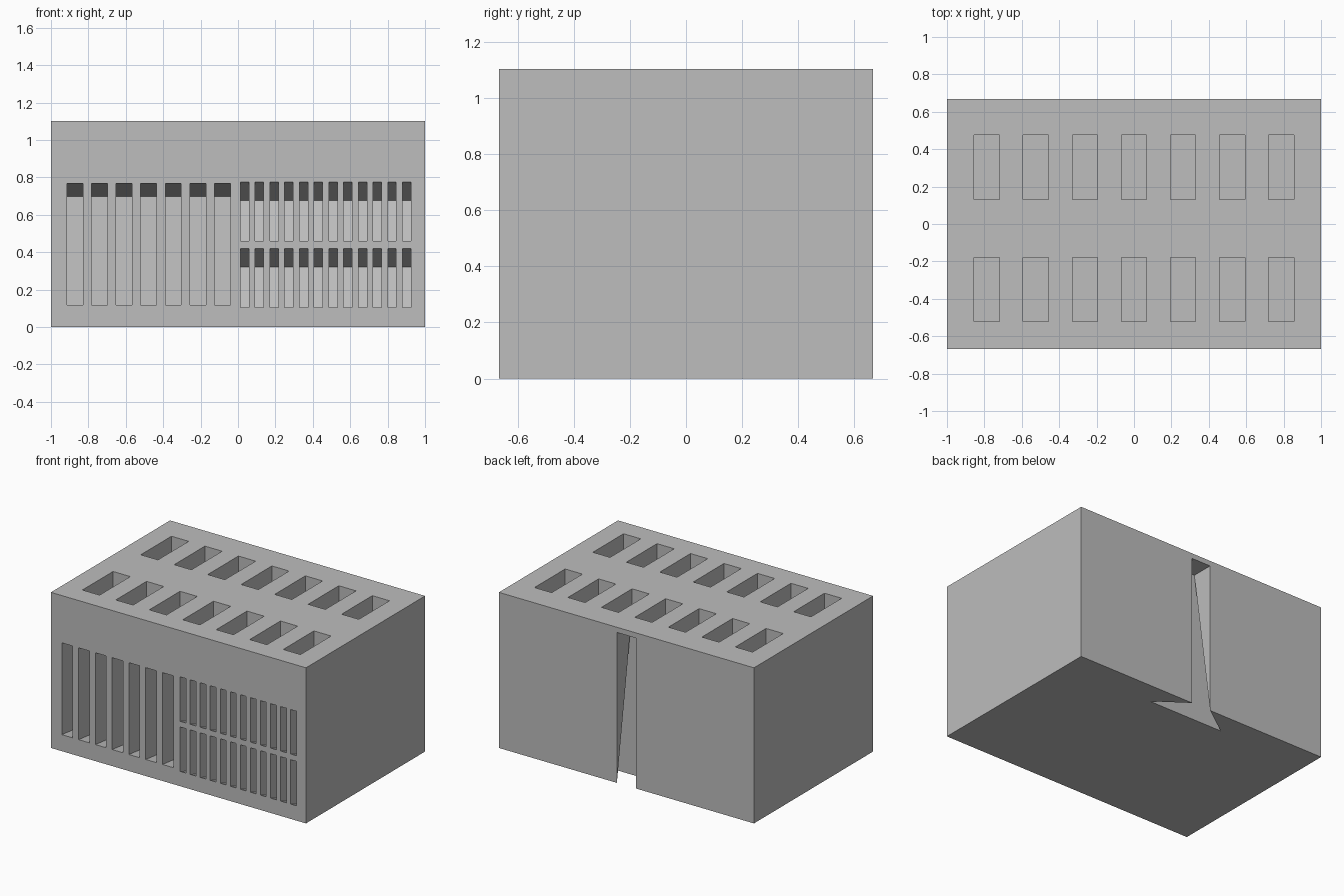
import bpy
import bmesh
from math import radians, sin, cos

if "Cube" in bpy.data.objects:
    bpy.data.objects.remove(bpy.data.objects["Cube"], do_unlink=True)

W, D, H = 2.0, 1.334, 1.103
FRONT, BACK = -D / 2, D / 2

grey = bpy.data.materials.new("plain grey")
grey.use_nodes = True
grey.diffuse_color = (0.51, 0.51, 0.51, 1)
grey.node_tree.nodes["Principled BSDF"].inputs["Base Color"].default_value = grey.diffuse_color


def make_object(name, bm):
    bmesh.ops.recalc_face_normals(bm, faces=bm.faces)
    mesh = bpy.data.meshes.new(name)
    bm.to_mesh(mesh)
    bm.free()
    mesh.materials.append(grey)
    obj = bpy.data.objects.new(name, mesh)
    bpy.context.collection.objects.link(obj)
    return obj


def prism(bm, profile, x0, x1):
    """Extrude a (y, z) profile from x0 to x1."""
    a = [bm.verts.new((x0, y, z)) for y, z in profile]
    b = [bm.verts.new((x1, y, z)) for y, z in profile]
    bm.faces.new(a)
    bm.faces.new(b)
    for i in range(len(a)):
        j = (i + 1) % len(a)
        bm.faces.new((a[i], a[j], b[j], b[i]))


def front_slot(bm, x, width, z0, z1, depth, tilt):
    """Slot sloping down into the block, its end square to the slope."""
    c, s = cos(radians(tilt)), sin(radians(tilt))
    floor = depth - (z1 - z0) * s
    out = 0.06

    def at(z, d):
        return (FRONT + d * c, z - d * s)

    prism(bm, [at(z0, -out), at(z0, floor), at(z1, depth), at(z1, -out)], x, x + width)


cut = bmesh.new()

# Large front slots
for i in range(7):
    front_slot(cut, -0.915 + i * 0.1316, 0.085, 0.117, 0.768, 0.62, 6.5)

# Two rows of small front slots
for z in (0.105, 0.46):
    for i in range(12):
        front_slot(cut, 0.013 + i * 0.0788, 0.045, z, z + 0.315, 0.29, 20)

# Two rows of straight slots in the top
for y0 in (-0.522, 0.132):
    y1 = y0 + 0.344
    for i in range(7):
        x = (i - 3) * 0.2625
        prism(cut, [(y0, H - 0.3), (y1, H - 0.3), (y1, H + 0.1), (y0, H + 0.1)],
              x - 0.0675, x + 0.0675)

# Rear channel: straight at the top, flaring to a dovetail at the base
neck, flare, inner, top = 0.075, 0.295, 0.51, 1.066


def section(z, w):
    half = [(neck, BACK + 0.08), (neck, BACK), (w, inner)]
    ring = half + [(-x, y) for x, y in reversed(half)]
    return [cut.verts.new((x, y, z)) for x, y in ring]


rings = [section(-0.05, flare), section(0, flare), section(top, neck)]
cut.faces.new(rings[0])
cut.faces.new(rings[-1])
for lo, hi in zip(rings, rings[1:]):
    for i in range(6):
        j = (i + 1) % 6
        if i < 3:
            cut.faces.new((lo[i], lo[j], hi[j]))
            cut.faces.new((lo[i], hi[j], hi[i]))
        else:
            cut.faces.new((lo[i], lo[j], hi[i]))
            cut.faces.new((lo[j], hi[j], hi[i]))

cutter = make_object("slot_cutter", cut)
cutter.hide_render = True

# Solid block
body = bmesh.new()
prism(body, [(FRONT, 0), (BACK, 0), (BACK, H), (FRONT, H)], -W / 2, W / 2)
block = make_object("holder_block", body)

# Cut the slots and keep the result as plain mesh
mod = block.modifiers.new("slots", 'BOOLEAN')
mod.operation = 'DIFFERENCE'
mod.solver = 'EXACT'
mod.object = cutter
bpy.context.view_layer.update()
graph = bpy.context.evaluated_depsgraph_get()
result = bpy.data.meshes.new_from_object(block.evaluated_get(graph))
block.modifiers.clear()
block.data = result
bpy.data.objects.remove(cutter, do_unlink=True)
